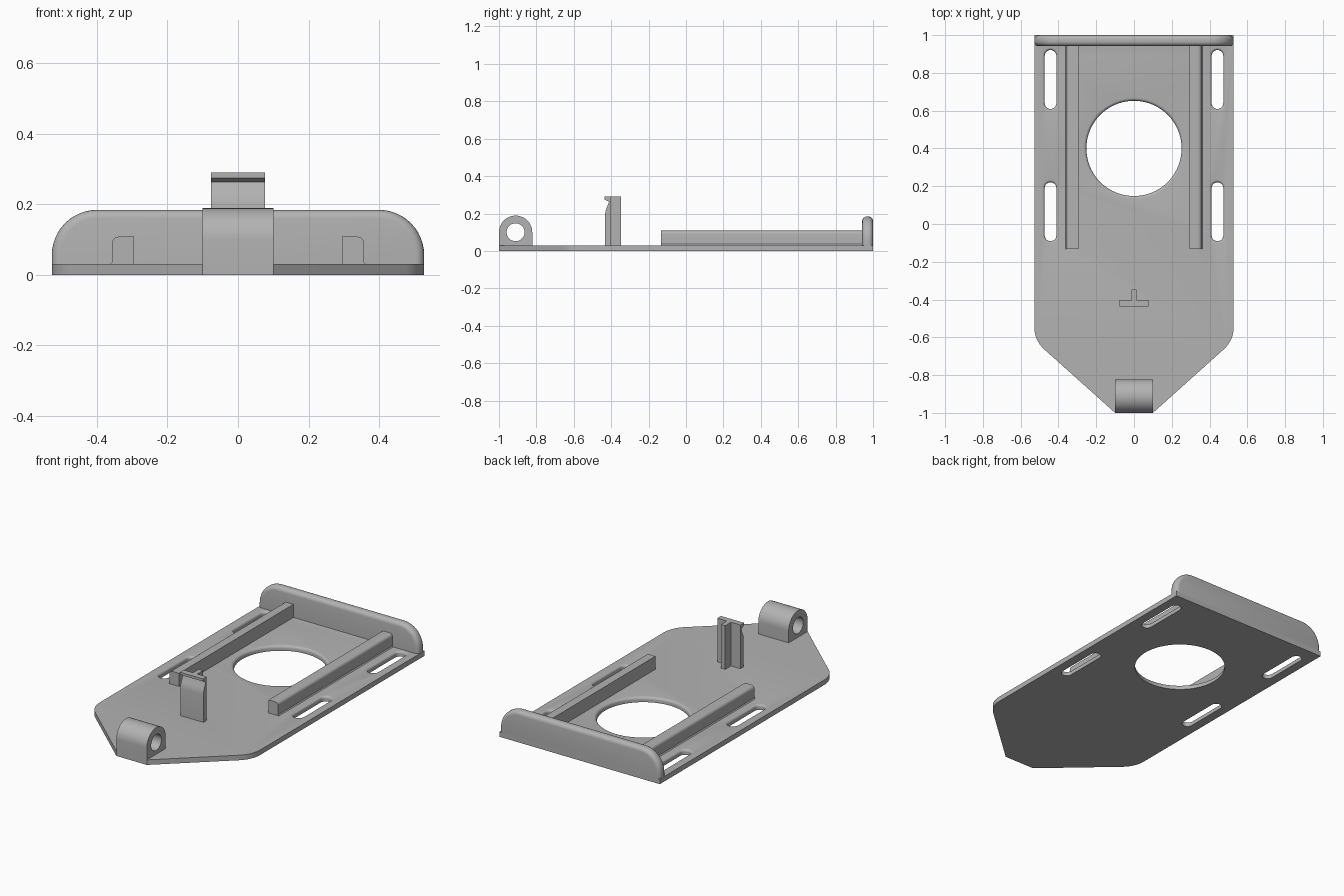
import bpy, bmesh
from math import sin, cos, pi
from mathutils import Vector

if "Cube" in bpy.data.objects:
    bpy.data.objects.remove(bpy.data.objects["Cube"], do_unlink=True)

grey = bpy.data.materials.new("plain grey")
grey.use_nodes = True
COLOUR = (0.45, 0.45, 0.45, 1)
grey.diffuse_color = COLOUR
grey.node_tree.nodes["Principled BSDF"].inputs["Base Color"].default_value = COLOUR

PLATE = 0.03   # plate thickness
HALF = 0.528   # half the plate width


def arc(cx, cy, r, start, end, n=12):
    """Points along an arc, angles in units of pi."""
    return [(cx + r * cos(pi * (start + (end - start) * i / n)),
             cy + r * sin(pi * (start + (end - start) * i / n))) for i in range(n + 1)]


def finish(name, bm):
    bmesh.ops.recalc_face_normals(bm, faces=bm.faces[:])
    mesh = bpy.data.meshes.new(name)
    bm.to_mesh(mesh)
    bm.free()
    mesh.materials.append(grey)
    ob = bpy.data.objects.new(name, mesh)
    bpy.context.collection.objects.link(ob)
    return ob


def prism(name, outline, axis, lo, hi, bevel=0):
    """Extrude an outline along x, y or z; optionally round the rims above the base."""
    place = {"x": lambda a, b, t: (t, a, b),
             "y": lambda a, b, t: (a, t, b),
             "z": lambda a, b, t: (a, b, t)}[axis]
    bm = bmesh.new()
    face = bm.faces.new([bm.verts.new(place(a, b, lo)) for a, b in outline])
    step = Vector(place(0, 0, hi - lo))
    grown = bmesh.ops.extrude_face_region(bm, geom=[face], use_keep_orig=True)["geom"]
    bmesh.ops.translate(bm, vec=step, verts=[g for g in grown if isinstance(g, bmesh.types.BMVert)])
    bmesh.ops.recalc_face_normals(bm, faces=bm.faces[:])
    if bevel:
        base = min(v.co.z for v in bm.verts)
        rims = [e for e in bm.edges
                if abs((e.verts[0].co - e.verts[1].co).dot(step)) < 1e-6
                and max(v.co.z for v in e.verts) > base + 1e-4]
        bmesh.ops.bevel(bm, geom=rims, offset=bevel, segments=5, profile=0.5,
                        affect="EDGES", clamp_overlap=True)
    return finish(name, bm)


def flared_cutter(x, y, r, half_length, flare, n):
    """Round or slotted cutter whose upper rim opens out in a quarter round."""
    levels = [(-0.02, r)]
    levels += [(PLATE - flare + flare * sin(a), r + flare * (1 - cos(a)))
               for a in [pi / 2 * i / 5 for i in range(6)]]
    levels.append((PLATE + 0.03, r + flare))
    bm = bmesh.new()
    rings = []
    for z, rad in levels:
        ring = arc(x, y + half_length, rad, 0, 1, n) + arc(x, y - half_length, rad, 1, 2, n)
        if half_length == 0:
            ring = arc(x, y, rad, 0, 2, 2 * n)[:-1]
        rings.append([bm.verts.new((a, b, z)) for a, b in ring])
    for low, high in zip(rings, rings[1:]):
        for i in range(len(low)):
            j = (i + 1) % len(low)
            bm.faces.new((low[i], low[j], high[j], high[i]))
    bm.faces.new(rings[0])
    bm.faces.new(rings[-1])
    return finish("cutter", bm)


def cut(ob, cutter):
    mod = ob.modifiers.new("cut", "BOOLEAN")
    mod.operation = "DIFFERENCE"
    mod.solver = "EXACT"
    mod.object = cutter
    bpy.context.view_layer.objects.active = ob
    bpy.ops.object.modifier_apply(modifier=mod.name)
    bpy.data.objects.remove(cutter, do_unlink=True)


# Base plate with a tapered nose and softened shoulders
shoulder = arc(HALF - 0.16, -0.545, 0.16, 0, -0.26, 8)
right_side = [(HALF, 1)] + shoulder + [(0.1, -1)]
plate = prism("base_plate", right_side + [(-x, y) for x, y in reversed(right_side)], "z", 0, PLATE)

# Large opening and four slots
cut(plate, flared_cutter(0, 0.4, 0.252, 0, 0.016, 40))
for side in (-1, 1):
    for y in (0.065, 0.765):
        cut(plate, flared_cutter(side * 0.442, y, 0.031, 0.125, 0.013, 10))

# Upright wall at the back with rounded corners
corner = 0.128
wall = [(HALF, PLATE)] + arc(HALF - corner, 0.184 - corner, corner, 0, 0.5)
wall += [(-x, z) for x, z in reversed(wall)]
back_wall = prism("back_wall", wall, "y", 0.942, 1, bevel=0.024)

# Two guide rails, rounded on the outer top edge, flared at the outer foot
rails = []
for side, name in ((1, "left_rail"), (-1, "right_rail")):
    section = [(0.295, PLATE), (0.362, PLATE), (0.357, PLATE + 0.006)]
    section += arc(0.339, 0.09, 0.018, 0, 0.5, 6) + [(0.295, 0.108)]
    rails.append(prism(name, [(side * x, z) for x, z in section], "y", -0.133, 0.945))

# Upright clip: hooked blade and its stiffening rib
blade = [(-0.403, PLATE), (-0.403, 0.29), (-0.437, 0.29), (-0.437, 0.275), (-0.412, 0.263),
         (-0.416, 0.25), (-0.423, 0.233), (-0.43, 0.215), (-0.433, 0.195), (-0.433, PLATE)]
clip_blade = prism("clip_blade", blade, "x", -0.076, 0.076)
clip_rib = prism("clip_rib", [(-0.404, PLATE), (-0.348, PLATE), (-0.348, 0.29), (-0.404, 0.29)],
                 "x", -0.014, 0.014)

# Hinge knuckle with a round pin hole
knuckle = prism("hinge_knuckle", [(-0.822, PLATE)] + arc(-0.911, 0.1, 0.089, 0, 1, 24)
                + [(-1, PLATE)], "x", -0.1, 0.1)
cut(knuckle, prism("cutter", arc(-0.911, 0.1, 0.048, 0, 2, 32)[:-1], "x", -0.2, 0.2))

# Smooth the rounded areas while keeping crisp edges
bpy.ops.object.select_all(action="DESELECT")
for ob in [plate, back_wall, clip_blade, clip_rib, knuckle] + rails:
    ob.select_set(True)
bpy.context.view_layer.objects.active = plate
bpy.ops.object.shade_smooth_by_angle(angle=pi / 6)
